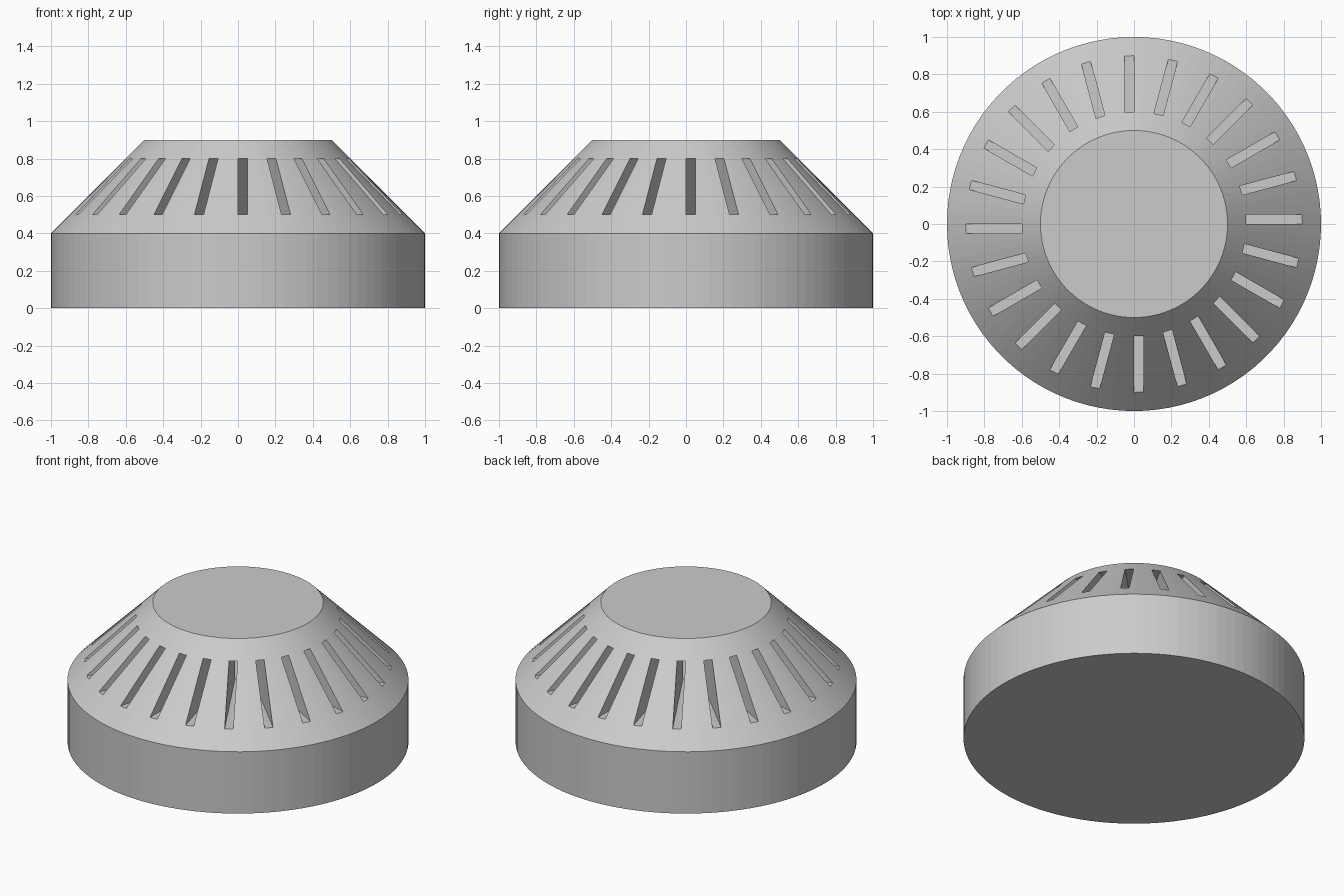
import bpy, bmesh
from math import sin, cos, pi
from mathutils import Vector

cube = bpy.data.objects.get("Cube")
if cube:
    bpy.data.objects.remove(cube, do_unlink=True)

SIDES = 100
SLOTS = 24
SLOT_WIDTH = 0.05
SLOT_BOTTOM, SLOT_TOP = 0.5, 0.8

grey = bpy.data.materials.new("light_grey")
grey.use_nodes = True
colour = (0.6, 0.6, 0.6, 1)
grey.diffuse_color = colour
grey.node_tree.nodes["Principled BSDF"].inputs["Base Color"].default_value = colour


def add_object(name, bm):
    bmesh.ops.recalc_face_normals(bm, faces=bm.faces)
    mesh = bpy.data.meshes.new(name)
    bm.to_mesh(mesh)
    bm.free()
    mesh.materials.append(grey)
    obj = bpy.data.objects.new(name, mesh)
    bpy.context.collection.objects.link(obj)
    return obj


def polar(radius, angle, z):
    return Vector((radius * cos(angle), radius * sin(angle), z))


# Housing: round base with a sloped upper part
bm = bmesh.new()
profile = [(1, 0), (1, 0.4), (0.5, 0.9)]
rings = [[bm.verts.new(polar(r, 2 * pi * i / SIDES, z)) for i in range(SIDES)]
         for r, z in profile]
for low, high in zip(rings, rings[1:]):
    for i in range(SIDES):
        j = (i + 1) % SIDES
        bm.faces.new((low[i], low[j], high[j], high[i]))
bm.faces.new(rings[0])
bm.faces.new(rings[-1])
housing = add_object("vented_housing", bm)

# Vent cutter: a star of radial slots that meet in the middle
bm = bmesh.new()
step = 2 * pi / SLOTS
outline = []
for i in range(SLOTS):
    a = i * step
    outer = polar(1.2, a, SLOT_BOTTOM)
    side = polar(SLOT_WIDTH, a + pi / 2, 0)
    notch = polar(SLOT_WIDTH / sin(step), a + step, SLOT_BOTTOM)
    outline += [outer, outer + side, notch]
star = bm.faces.new([bm.verts.new(p) for p in outline])
raised = bmesh.ops.extrude_face_region(bm, geom=[star])["geom"]
bmesh.ops.translate(bm, vec=(0, 0, SLOT_TOP - SLOT_BOTTOM),
                    verts=[g for g in raised if isinstance(g, bmesh.types.BMVert)])
# Keep the lower cap if the extrusion removed it
if not star.is_valid:
    bmesh.ops.holes_fill(bm, edges=bm.edges)
cutter = add_object("vent_cutter", bm)
cutter.hide_render = True

# Cut the vents
vents = housing.modifiers.new("vents", "BOOLEAN")
vents.operation = "DIFFERENCE"
vents.solver = "EXACT"
vents.object = cutter
bpy.context.view_layer.objects.active = housing
housing.select_set(True)
bpy.ops.object.modifier_apply(modifier="vents")
bpy.data.objects.remove(cutter, do_unlink=True)
